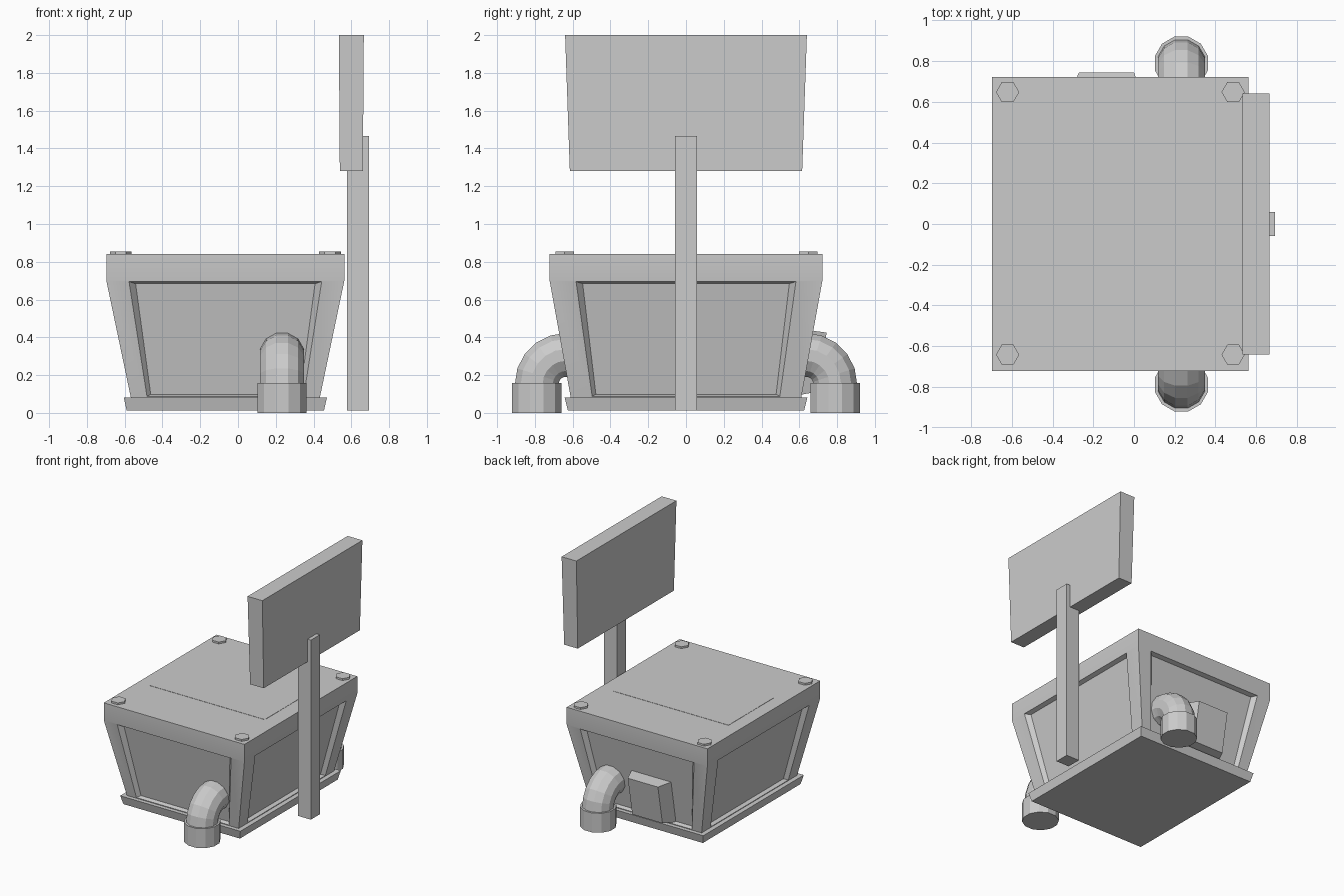
import bpy, bmesh, math
from mathutils import Vector

if "Cube" in bpy.data.objects:
    bpy.data.objects.remove(bpy.data.objects["Cube"])

CX = -0.067  # centre of the bin body in x


def finish(name, bm, smooth=False):
    bmesh.ops.remove_doubles(bm, verts=bm.verts, dist=1e-5)
    bmesh.ops.recalc_face_normals(bm, faces=bm.faces)
    me = bpy.data.meshes.new(name)
    bm.to_mesh(me)
    bm.free()
    ob = bpy.data.objects.new(name, me)
    bpy.context.collection.objects.link(ob)
    if smooth:
        bpy.context.view_layer.objects.active = ob
        ob.select_set(True)
        bpy.ops.object.shade_smooth_by_angle(angle=math.radians(25))
        ob.select_set(False)
    return ob


def loft(name, rings, smooth=False):
    """Closed solid through a list of equal-length point rings."""
    bm = bmesh.new()
    vs = [[bm.verts.new(p) for p in r] for r in rings]
    n = len(rings[0])
    for a, b in zip(vs, vs[1:]):
        for i in range(n):
            j = (i + 1) % n
            bm.faces.new((a[i], a[j], b[j], b[i]))
    bm.faces.new(vs[0][::-1])
    bm.faces.new(vs[-1])
    return finish(name, bm, smooth)


def rect(cx, hx, hy, z, cy=0.0):
    return [(cx - hx, cy - hy, z), (cx + hx, cy - hy, z),
            (cx + hx, cy + hy, z), (cx - hx, cy + hy, z)]


def circle(c, r, n, tilt=0.0, side=1):
    """Ring around c, tilted from horizontal toward the body."""
    pts = []
    for i in range(n):
        a = 2 * math.pi * (i + 0.5) / n
        u, v = r * math.cos(a), r * math.sin(a)
        pts.append((c[0] + u, side * (c[1] + v * math.cos(tilt)), c[2] + v * math.sin(tilt)))
    return pts


# tapered body with a recessed panel on all four sides
ZB, ZM, ZT = 0.05, 0.70, 0.84


def extent(top, bottom, z):
    return bottom + (top - bottom) * (z - 0.08) / (ZM - 0.08)


HX, HY = (0.63, 0.50), (0.722, 0.61)
bm = bmesh.new()
for tan, out, open_top, open_bot, turns in ((HX, HY, 0.51, 0.415, (0, 2)),
                                            (HY, HX, 0.582, 0.497, (1, 3))):
    for k in turns:
        c, s = (1, 0, -1, 0)[k], (0, 1, 0, -1)[k]

        def pt(u, z, depth=0.0, d=None):
            d = (extent(*out, min(z, ZM)) if d is None else d) - depth
            return bm.verts.new((CX + u * c + d * s, u * s - d * c, z))

        wt, wb = extent(*tan, ZM), extent(*tan, ZB)
        quads = [
            [pt(-wb, ZB), pt(wb, ZB), pt(wt, ZM), pt(-wt, ZM)],
            [pt(-open_bot, 0.088), pt(open_bot, 0.088), pt(open_top, 0.695), pt(-open_top, 0.695)],
            [pt(-open_bot + .02, 0.098, .032), pt(open_bot - .02, 0.098, .032),
             pt(open_top - .035, 0.684, .032), pt(-open_top + .035, 0.684, .032)]]
        for a, b in zip(quads, quads[1:]):
            for i in range(4):
                j = (i + 1) % 4
                bm.faces.new((a[i], a[j], b[j], b[i]))
        bm.faces.new(quads[2])
        bm.faces.new((pt(-wt, ZM), pt(wt, ZM), pt(wt, ZT), pt(-wt, ZT)))
for z in (ZB, ZT):
    bm.faces.new([bm.verts.new(p) for p in
                  rect(CX, extent(*HX, min(z, ZM)), extent(*HY, min(z, ZM)), z)])
finish("body", bm, True)

# base plinth and thin top hatch
loft("base", [rect(CX, 0.522, 0.625, 0.012), rect(CX, 0.538, 0.643, 0.082)])
loft("top_hatch", [rect(-0.075, 0.515, 0.292, 0.83, 0.007), rect(-0.075, 0.515, 0.292, 0.842, 0.007)])

# hexagonal bolts in the corners of the top
for i, x in enumerate((-0.621, 0.487)):
    for j, y in enumerate((-0.642, 0.648)):
        ring = [(x + 0.057 * math.cos(a * math.pi / 3), y + 0.057 * math.sin(a * math.pi / 3))
                for a in range(6)]
        loft(f"bolt_{i}{j}", [[(*p, z) for p in ring] for z in (0.83, 0.855)])

# sign post and sign board
loft("sign_post", [rect(0.635, 0.058, 0.058, z) for z in (0.012, 1.465)])
loft("sign_board", [rect(0.6, 0.061, 0.615, 1.28), rect(0.6, 0.066, 0.64, 2.0)])

# elbow pipes with collars, front and back
PX, PY = 0.233, -0.79
for label, side in (("front", 1), ("back", -1)):
    loft(f"{label}_pipe_collar", [circle((PX, PY, z), 0.135, 12, 0, side) for z in (0, 0.157)])
    R = 0.155
    rings = [circle((PX, PY, 0.12), 0.12, 12, 0, side)]
    for k in range(6):
        t = math.pi / 2 * k / 5
        rings.append(circle((PX, PY + R - R * math.cos(t), 0.152 + R * math.sin(t)),
                            0.12, 12, -t, side))
    rings.append(circle((PX, -0.55, 0.152 + R), 0.12, 12, -math.pi / 2, side))
    loft(f"{label}_pipe_elbow", rings)


# chamfered box on the back panel, leaning with the wall
def back_quad(x0, x1, z0, z1, y_low, y_high):
    return [(x0, y_low, z0), (x1, y_low, z0), (x1, y_high, z1), (x0, y_high, z1)]


loft("back_box", [back_quad(-0.32, 0.04, 0.09, 0.44, 0.57, 0.635),
                  back_quad(-0.27, 0.0, 0.11, 0.425, 0.687, 0.745)])
